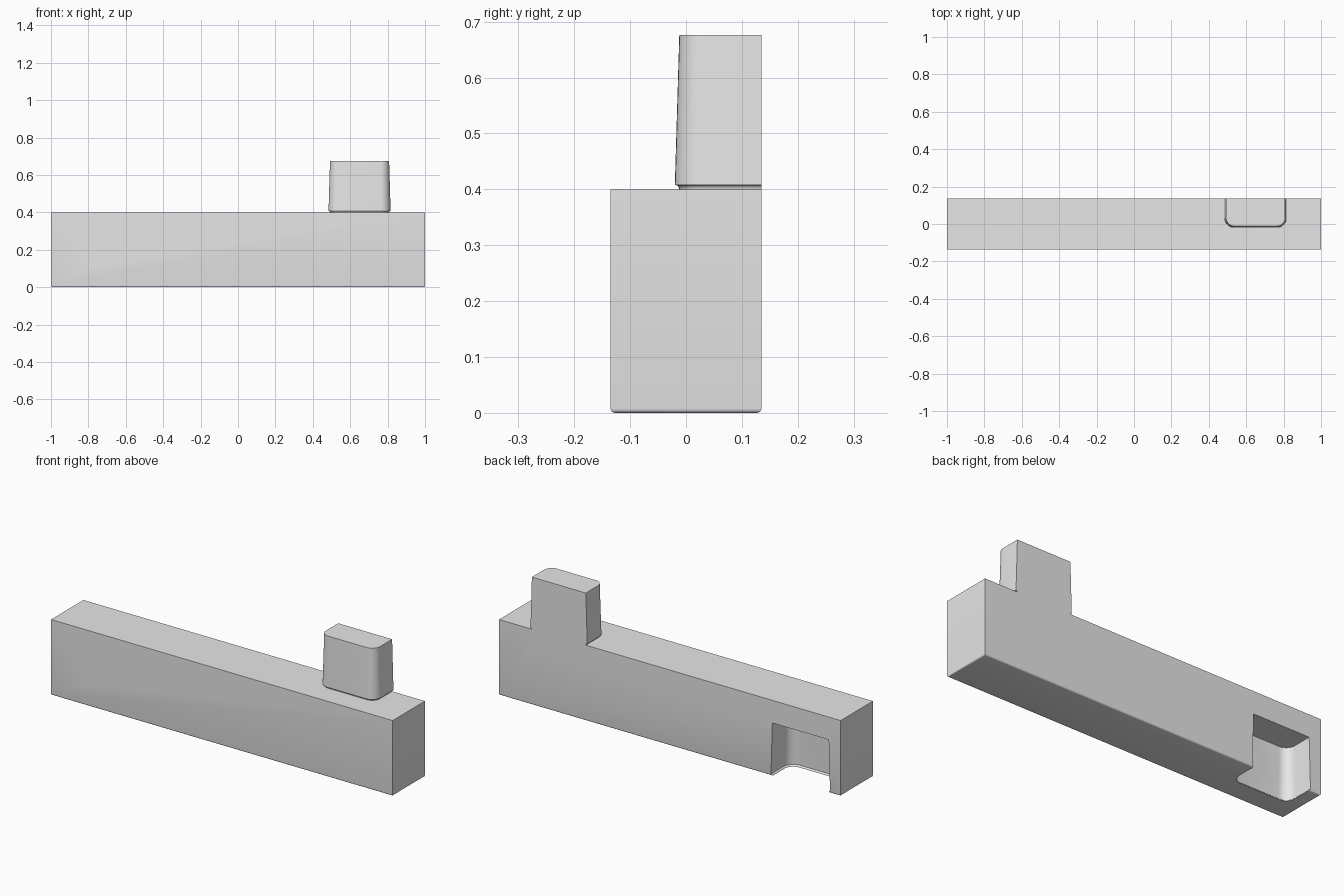
import bpy, bmesh, math

if "Cube" in bpy.data.objects:
    bpy.data.objects.remove(bpy.data.objects["Cube"], do_unlink=True)

HALF_DEPTH = 0.135
BODY_TOP = 0.4
FILLET = 0.008
STEPS = 8

grey = bpy.data.materials.new("light_grey")
grey.use_nodes = True
grey.diffuse_color = (0.8, 0.8, 0.8, 1)
grey.node_tree.nodes["Principled BSDF"].inputs["Base Color"].default_value = (0.8, 0.8, 0.8, 1)


def make_object(name, bm):
    bmesh.ops.recalc_face_normals(bm, faces=bm.faces)
    mesh = bpy.data.meshes.new(name)
    bm.to_mesh(mesh)
    bm.free()
    mesh.materials.append(grey)
    obj = bpy.data.objects.new(name, mesh)
    bpy.context.collection.objects.link(obj)
    return obj


def outline(cx, half_width, front, back, radius, grow):
    """Rectangle with two rounded front corners, grown outwards on three sides."""
    w, r, y = half_width + grow, radius + grow, front - grow
    pts = [(cx - w, back)]
    for side, start in ((-1, math.pi), (1, 1.5 * math.pi)):
        for i in range(STEPS + 1):
            a = start + i / STEPS * math.pi / 2
            pts.append((cx + side * (w - r) + r * math.cos(a), y + r + r * math.sin(a)))
    return pts + [(cx + w, back)]


def flared_block(name, cx, half_width, front, back, radius, base, top, below):
    """Rounded block whose foot flares out in a small fillet."""
    levels = [(below, FILLET)]
    for i in range(5):
        a = i / 4 * math.pi / 2
        levels.append((base + FILLET * math.sin(a), FILLET * (1 - math.cos(a))))
    levels.append((top, 0))
    bm = bmesh.new()
    rings = [[bm.verts.new((x, y, z)) for x, y in
              outline(cx, half_width, front, back, radius, grow)] for z, grow in levels]
    for lower, upper in zip(rings, rings[1:]):
        for i in range(len(lower)):
            j = (i + 1) % len(lower)
            bm.faces.new((lower[i], lower[j], upper[j], upper[i]))
    bm.faces.new(rings[0])
    bm.faces.new(rings[-1])
    return make_object(name, bm)


def drill(name, x, z, radius, y0, y1):
    """Cylinder along y."""
    bm = bmesh.new()
    bmesh.ops.create_cone(bm, cap_ends=True, segments=40, radius1=radius,
                          radius2=radius, depth=y1 - y0)
    for v in bm.verts:
        v.co = (x + v.co.x, (y0 + y1) / 2 + v.co.z, z + v.co.y)
    return make_object(name, bm)


def combine(target, other, operation):
    mod = target.modifiers.new("combine", "BOOLEAN")
    mod.operation = operation
    mod.solver = "EXACT"
    mod.object = other
    bpy.context.view_layer.objects.active = target
    bpy.ops.object.modifier_apply(modifier=mod.name)
    bpy.data.objects.remove(other, do_unlink=True)


# Long bar with softened bottom edges
bm = bmesh.new()
bmesh.ops.create_cube(bm, size=1)
for v in bm.verts:
    v.co = (v.co.x * 2, v.co.y * 2 * HALF_DEPTH, (v.co.z + 0.5) * BODY_TOP)
bottom = [e for e in bm.edges if all(v.co.z < 0.01 for v in e.verts)]
bmesh.ops.bevel(bm, geom=bottom, offset=FILLET, segments=4, profile=0.5, affect="EDGES")
bar = make_object("mounting_bar", bm)

# Upright tab, flush with the back
tab = flared_block("tab", 0.65, 0.158, -0.012, HALF_DEPTH, 0.045, BODY_TOP, 0.676, 0.3)
combine(bar, tab, "UNION")

# Matching pocket, open to the back and bottom
pocket = flared_block("pocket", -0.765, 0.165, -0.018, 0.3, 0.05, 0, 0.28, -0.1)
combine(bar, pocket, "DIFFERENCE")

# Screw holes and the counterbore behind the tab
combine(bar, drill("bar_hole", -0.765, 0.147, 0.032, -0.3, 0.05), "DIFFERENCE")
combine(bar, drill("tab_hole", 0.65, 0.541, 0.032, -0.3, 0.3), "DIFFERENCE")
combine(bar, drill("tab_counterbore", 0.65, 0.541, 0.07, HALF_DEPTH - 0.055, 0.3), "DIFFERENCE")

# Smooth rounds, sharp corners
bpy.ops.object.select_all(action="DESELECT")
bar.select_set(True)
bpy.context.view_layer.objects.active = bar
bpy.ops.object.shade_smooth_by_angle(angle=math.radians(30))
